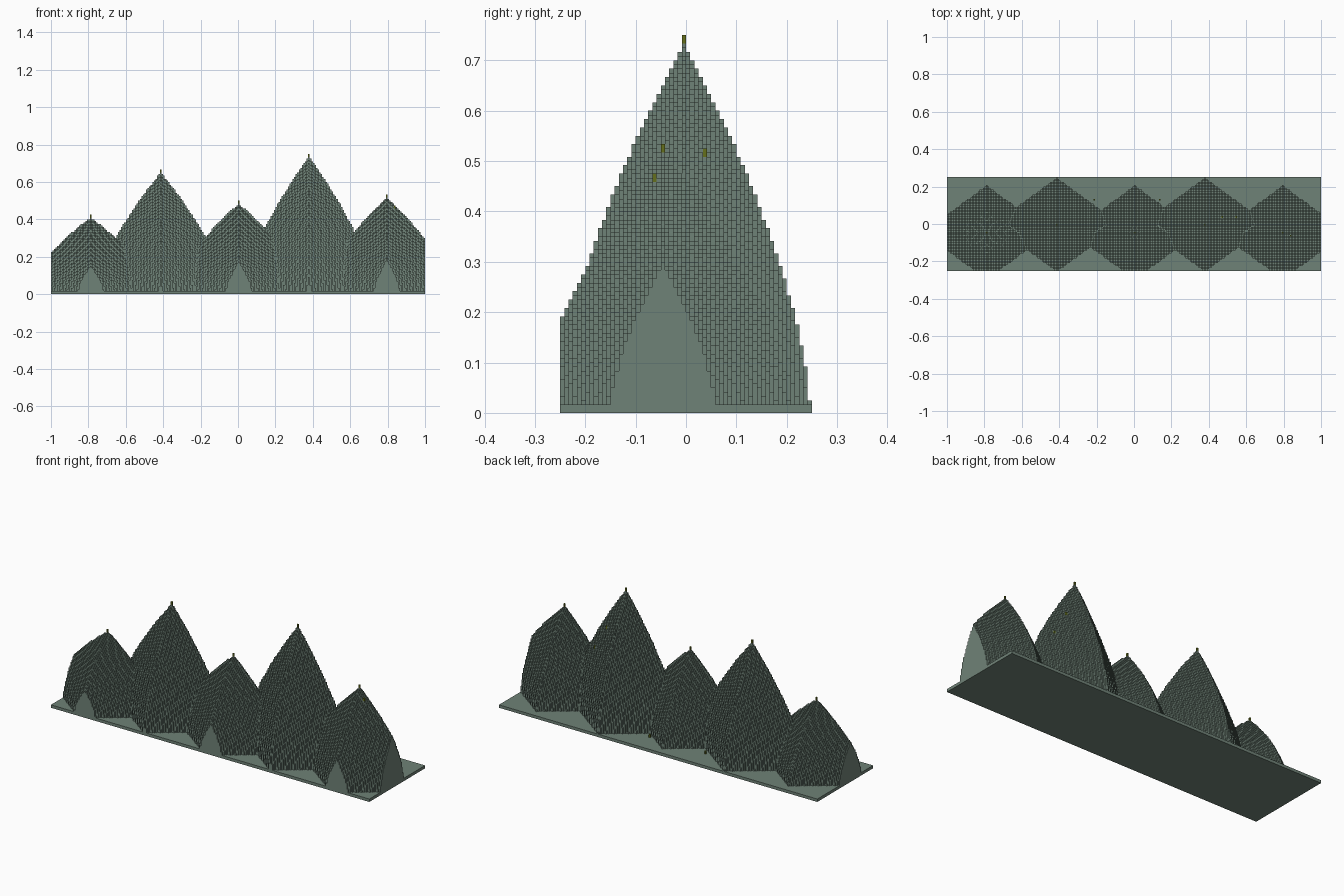
import bpy, bmesh

if "Cube" in bpy.data.objects:
    bpy.data.objects.remove(bpy.data.objects["Cube"])

CELL = 1 / 120            # voxel size
NX, NY = 240, 60          # voxels across and deep
BASE = 2 * CELL           # plate thickness
# peaks: column, row, height
PEAKS = [(25, 24, 0.41), (70, 29, 0.65), (120, 24, 0.485),
         (165, 29, 0.735), (215, 24, 0.52)]


def material(name, rgb):
    m = bpy.data.materials.new(name)
    m.diffuse_color = (*rgb, 1)
    m.use_nodes = True
    m.node_tree.nodes["Principled BSDF"].inputs["Base Color"].default_value = m.diffuse_color
    return m


GREEN = material("grey green", (0.159, 0.223, 0.184))
OLIVE = material("olive", (0.13, 0.16, 0.012))


def finish(name, bm, mat):
    mesh = bpy.data.meshes.new(name)
    bm.to_mesh(mesh)
    bm.free()
    mesh.materials.append(mat)
    obj = bpy.data.objects.new(name, mesh)
    bpy.context.collection.objects.link(obj)
    return obj


def box(bm, lo, hi):
    verts = bmesh.ops.create_cube(bm, size=1)["verts"]
    for v in verts:
        v.co = [lo[k] if v.co[k] < 0 else hi[k] for k in range(3)]


def height(i, j):
    """Stepped height of a column; steep bulging diamonds around each peak."""
    best = BASE
    if not (0 <= i < NX and 0 <= j < NY):
        return best
    for ci, cj, top in PEAKS:
        t = (abs(j - cj) + 0.73 * abs(i - ci)) / 30
        if t <= 1:
            z = BASE + (top - BASE) * (1 - t) ** 0.66
            best = max(best, round(z / CELL) * CELL, BASE + CELL)
    return best


# Base plate
bm = bmesh.new()
box(bm, (-1, -0.25, 0), (1, 0.25, BASE))
finish("base_plate", bm, GREEN)

# Mountain range: a top face per column, walls where a neighbour is lower
H = {(i, j): height(i, j) for i in range(-1, NX + 1) for j in range(-1, NY + 1)}
bm = bmesh.new()
cache = {}


def vert(i, j, z):
    key = (i, j, round(z / CELL))
    if key not in cache:
        cache[key] = bm.verts.new((-1 + i * CELL, -0.25 + j * CELL, z))
    return cache[key]


for i in range(NX):
    for j in range(NY):
        z = H[i, j]
        if z <= BASE + 1e-6:
            continue
        ring = [(i, j), (i + 1, j), (i + 1, j + 1), (i, j + 1)]
        bm.faces.new([vert(*p, z) for p in ring])
        for k, (di, dj) in enumerate([(0, -1), (1, 0), (0, 1), (-1, 0)]):
            low = H[i + di, j + dj]
            if low < z - 1e-6:
                a, b = ring[k], ring[(k + 1) % 4]
                bm.faces.new([vert(*a, low), vert(*b, low),
                              vert(*b, z), vert(*a, z)])
finish("mountain_range", bm, GREEN)

# Olive markers: one on each summit and a few on the slopes
bm = bmesh.new()
slopes = [(176, 34), (185, 34), (220, 22), (136, 45), (94, 45)]
for i, j in [(p[0], p[1]) for p in PEAKS] + slopes:
    x, y, z = -1 + i * CELL, -0.25 + j * CELL, H[i, j]
    box(bm, (x, y, z), (x + CELL, y + CELL, z + 2 * CELL))
finish("summit_markers", bm, OLIVE)
